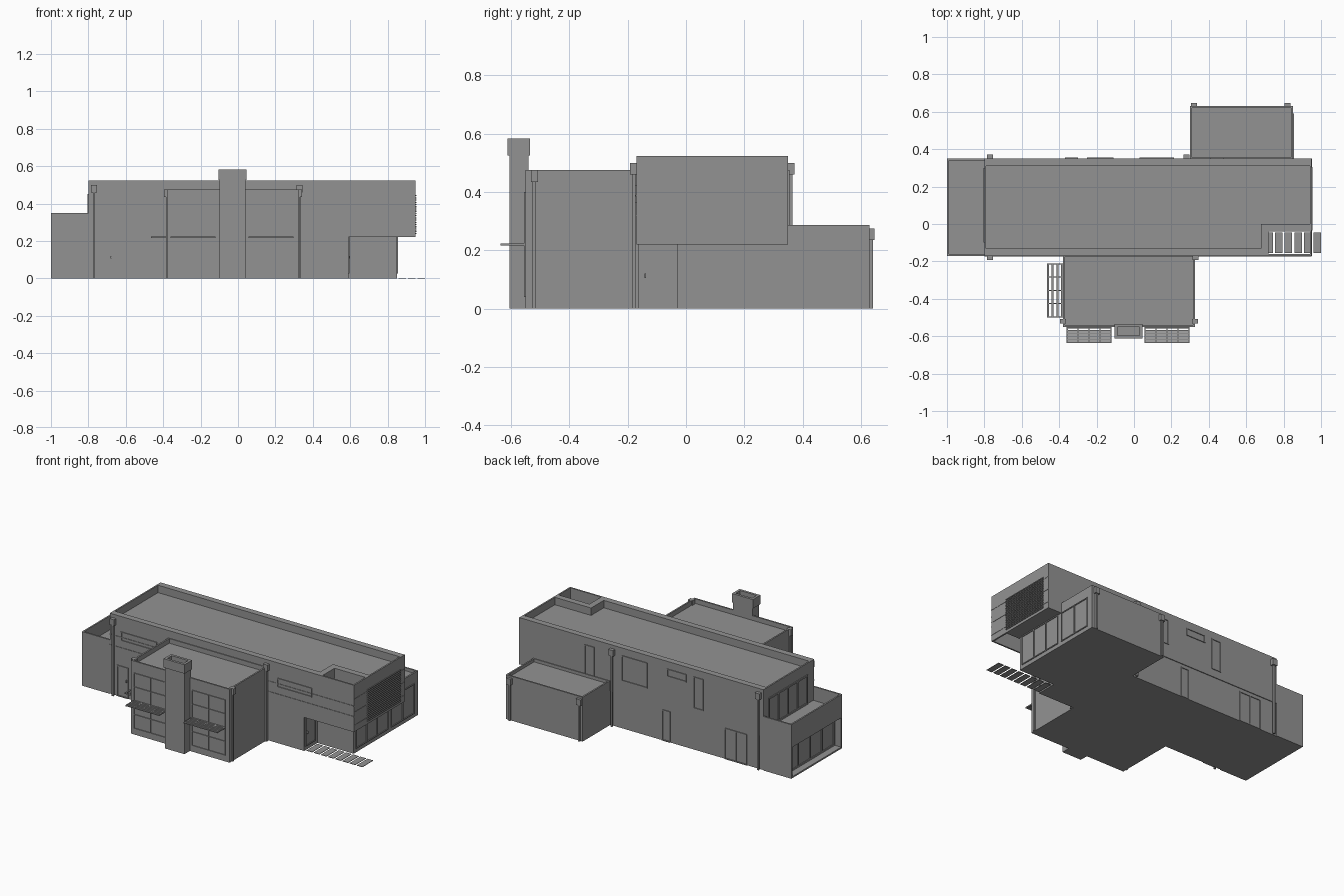
import bpy

cube = bpy.data.objects.get("Cube")
if cube:
    bpy.data.objects.remove(cube, do_unlink=True)

GREY = (0.29, 0.29, 0.29, 1)
material = bpy.data.materials.new("mid grey")
material.use_nodes = True
material.diffuse_color = GREY
shader = material.node_tree.nodes["Principled BSDF"]
shader.inputs["Base Color"].default_value = GREY
shader.inputs["Roughness"].default_value = 0.8

# Main lines of the plan and the levels
house_left, house_right, terrace_end = 0.95, -0.8, -1
house_front, house_back = -0.17, 0.35
room_left, porch_right, porch_back = 0.85, 0.59, -0.03
well_right, well_back = 0.72, -0.04
wing_left, wing_right, wing_front = 0.325, -0.38, -0.55
garage_right, garage_back = 0.3, 0.63
storey, roof, house_top = 0.22, 0.475, 0.523
wing_top, garage_top, terrace_top, terrace_floor = 0.475, 0.287, 0.35, 0.26
thin, curb, bar, proud = 0.01, 0.04, 0.006, 0.005


def boxes(name, *spans):
    """One object made of boxes, each given as an x, a y and a z range."""
    verts, faces = [], []
    for xs, ys, zs in spans:
        start = len(verts)
        verts += [(x, y, z) for x in sorted(xs) for y in sorted(ys) for z in sorted(zs)]
        for face in ((0, 1, 3, 2), (4, 6, 7, 5), (0, 4, 5, 1),
                     (2, 3, 7, 6), (0, 2, 6, 4), (1, 5, 7, 3)):
            faces.append([start + corner for corner in face])
    mesh = bpy.data.meshes.new(name)
    mesh.from_pydata(verts, [], faces)
    mesh.materials.append(material)
    bpy.context.collection.objects.link(bpy.data.objects.new(name, mesh))


def steps(span, count, width):
    """Equal strips spread over a range, from one end to the other."""
    low, high = sorted(span)
    pitch = (high - low - width) / max(count - 1, 1)
    return [(low + pitch * i, low + pitch * i + width) for i in range(count)]


def middle(centre, half):
    return (centre - half, centre + half)


def ring(xs, ys, zs, wall):
    """Four walls round a rectangle."""
    (left, right), (front, back) = sorted(xs), sorted(ys)
    inner = (front + wall, back - wall)
    return [(xs, (front, front + wall), zs), (xs, (back - wall, back), zs),
            ((left, left + wall), inner, zs), ((right - wall, right), inner, zs)]


def flat_roof_block(name, xs, ys, top, drop):
    """Solid block with a parapet round a sunken roof."""
    boxes(name, (xs, ys, (0, top - drop)), *ring(xs, ys, (top - drop, top), thin))


def window(name, axis, wall, out, across, zs, columns=1, rows=1, width=bar):
    """Frame and mullions standing proud of a wall that faces along the axis."""
    depth = (wall, wall + out * proud)
    bars = [(across, strip) for strip in steps(zs, rows + 1, width)]
    bars += [(strip, zs) for strip in steps(across, columns + 1, width)]
    boxes(name, *[(depth, a, z) if axis == "x" else (a, depth, z) for a, z in bars])


def downpipe(name, x, y, top):
    """Square rainwater head over a thin pipe."""
    neck = top - curb
    boxes(name, (middle(x, 0.016), middle(y, 0.012), (neck, top)),
          (middle(x, bar), middle(y, bar), (0, neck)))


def canopy(name, xs, ys, slats_along_x, slats):
    """Slatted sunshade with cross bearers."""
    slat_z, bearer_z = middle(storey, 0.003), middle(storey, 0.004)
    if slats_along_x:
        parts = [(xs, strip, slat_z) for strip in steps(ys, slats, thin)]
        parts += [(strip, ys, bearer_z) for strip in steps(xs, 5, bar)]
    else:
        parts = [(strip, ys, slat_z) for strip in steps(xs, slats, thin)]
        parts += [(xs, strip, bearer_z) for strip in steps(ys, 5, bar)]
    boxes(name, *parts)


# Ground floor, with a porch cut out of its front left corner
lower_front, lower_back = house_front + proud, house_back - proud
boxes("ground_floor",
      ((house_right, porch_right), (lower_front, lower_back), (0, storey)),
      ((porch_right, room_left), (porch_back, lower_back), (0, storey)))

# Upper floor, with an open well over the porch
upper = (storey, roof)
boxes("upper_floor",
      ((house_right, well_right), (house_front, house_back), upper),
      ((well_right, house_left), (well_back, house_back), upper))
screen = (storey, house_top)
boxes("well_screen",
      ((well_right, house_left), (house_front, house_front + thin), screen),
      ((house_left - thin, house_left), (house_front + thin, well_back), screen))

# Parapet, running round the well as well
rim = (roof, house_top)
curb_front, curb_back = house_front + curb, house_back - curb
well_curb = well_back + curb
boxes("upper_parapet",
      ((house_right, well_right), (house_front, curb_front), rim),
      ((house_right, house_left), (curb_back, house_back), rim),
      ((house_right, house_right + thin), (curb_front, curb_back), rim),
      ((house_left - thin, house_left), (well_curb, curb_back), rim),
      ((well_right - curb, well_right), (curb_front, well_curb), rim),
      ((well_right, house_left), (well_back, well_curb), rim))

# Front wing and rear garage
flat_roof_block("front_wing", (wing_right, wing_left), (wing_front, lower_front), wing_top, 0.03)
flat_roof_block("garage", (garage_right, room_left), (lower_back, garage_back), garage_top, 0.02)

# Chimney with a hollow cap
cap_base = 0.525
boxes("chimney_shaft", ((-0.1, curb), (-0.605, wing_front + thin), (0, cap_base)))
boxes("chimney_cap", *ring((-0.105, 0.045), (-0.612, -0.535), (cap_base, 0.583), 0.016))

# Side terrace between two fin walls, over a set-back garden room
garden_wall, ceiling = -0.95, 0.2
terrace_x = (terrace_end, house_right)
between = (house_front + thin, house_back - thin)
boxes("terrace",
      (terrace_x, (house_front, house_front + thin), (0, terrace_top)),
      (terrace_x, (house_back - thin, house_back), (0, terrace_top)),
      ((terrace_end, terrace_end + thin), between, (ceiling, terrace_top)),
      ((terrace_end + thin, house_right), between, (ceiling, terrace_floor)),
      ((garden_wall, house_right), between, (0, ceiling)),
      ((terrace_end, garden_wall), between, (0, thin)))
window("garden_room_windows", "x", garden_wall, -1, between, (thin, ceiling), 4, width=thin)
window("terrace_doors", "x", house_right, -1, (-0.1, 0.3), (terrace_floor, 0.45), 4, width=thin)

# Stepping slabs leading from the porch
boxes("porch_slabs", *[(strip, (-0.155, -0.045), (0, bar / 2))
                       for strip in steps((porch_right + thin, 1), 8, curb)])

# Sunshades
shade_right, shade_left, side_shade = (-0.36, -0.12), (0.055, 0.297), (-0.5, -0.21)
shade_depth = (-0.637, wing_front)
canopy("front_canopy_right", shade_right, shade_depth, True, 6)
canopy("front_canopy_left", shade_left, shade_depth, True, 6)
canopy("side_canopy", (-0.465, wing_right), side_shade, False, 4)

# Rainwater pipes
pipe_front, pipe_back, pipe_end = house_front - thin, house_back + thin, house_right + 0.03
for place, x, y, top in (
        ("front_right", pipe_end, pipe_front, 0.5),
        ("front_left", wing_left + proud, pipe_front, 0.5),
        ("back_right", pipe_end, pipe_back, 0.5),
        ("back_left", garage_right - 0.02, pipe_back, 0.5),
        ("wing_left", wing_left, -0.52, wing_top),
        ("wing_right", wing_right, -0.52, wing_top),
        ("garage_right", garage_right + 0.02, garage_back + proud, 0.275),
        ("garage_left", room_left - 0.03, garage_back + proud, 0.275)):
    downpipe("downpipe_" + place, x, y, top)

# Louvred screen and trim on the left end
louvre_y, louvre_z = (-0.035, 0.305), (0.237, 0.445)
boxes("louvre_screen", *[(middle(house_left, proud), louvre_y, strip)
                         for strip in steps(louvre_z, 18, bar)])
boxes("end_trim", *[(middle(house_left, 0.002), side, strip)
                    for strip in steps((storey + curb, 0.434), 3, 0.004)
                    for side in ((house_front, louvre_y[0]), (louvre_y[1], house_back))])

# Trim strips and long windows of the upper front
boxes("front_trim", *[(side, middle(house_front, 0.003), strip)
                      for strip in steps((0.317, 0.39), 2, proud)
                      for side in ((house_right, wing_right), (wing_left, house_left))])
long_window = (0.365, 0.425)
window("front_window_right", "y", house_front, -1, (-0.72, -0.46), long_window)
window("front_window_left", "y", house_front, -1, (0.4, 0.65), long_window)

# Wing windows
for side, span in (("right", shade_right), ("left", shade_left)):
    window("wing_window_" + side, "y", wing_front, -1, span, (curb, 0.4), 2, 4, bar / 2)
window("wing_side_window", "x", wing_right, -1, side_shade, (curb, storey - thin), 3)

# Large panels of the left side
panel_z = (0.025, storey)
window("room_panel", "x", room_left, 1, (-0.01, 0.32), panel_z, 3)
window("garage_panel", "x", room_left, 1, (house_back, porch_right), panel_z, 2)

# Rear windows and doors
lintel = roof
for name, across, sill in (("tall_left", (0.41, 0.48), 0.27), ("wide", (0.03, 0.215), 0.31),
                           ("strip", (-0.25, -0.11), 0.425), ("tall_right", (-0.37, -0.3), 0.27)):
    window("rear_window_" + name, "y", house_back, 1, across, (sill, lintel))
window("rear_door", "y", lower_back, 1, (-0.13, -0.07), (0, ceiling))
window("rear_double_door", "y", lower_back, 1, (-0.68, -0.52), (0, ceiling), 2)

# Front doors with handles
handle_z = (0.105, 0.12)
window("front_door", "y", lower_front, -1, (-0.75, -0.67), (0, ceiling))
window("porch_door", "x", porch_right, 1, (-0.155, -0.05), panel_z)
boxes("door_handles",
      (middle(-0.68, 0.003), (lower_front - thin, lower_front), handle_z),
      ((porch_right, porch_right + thin), middle(-0.14, 0.003), handle_z))
